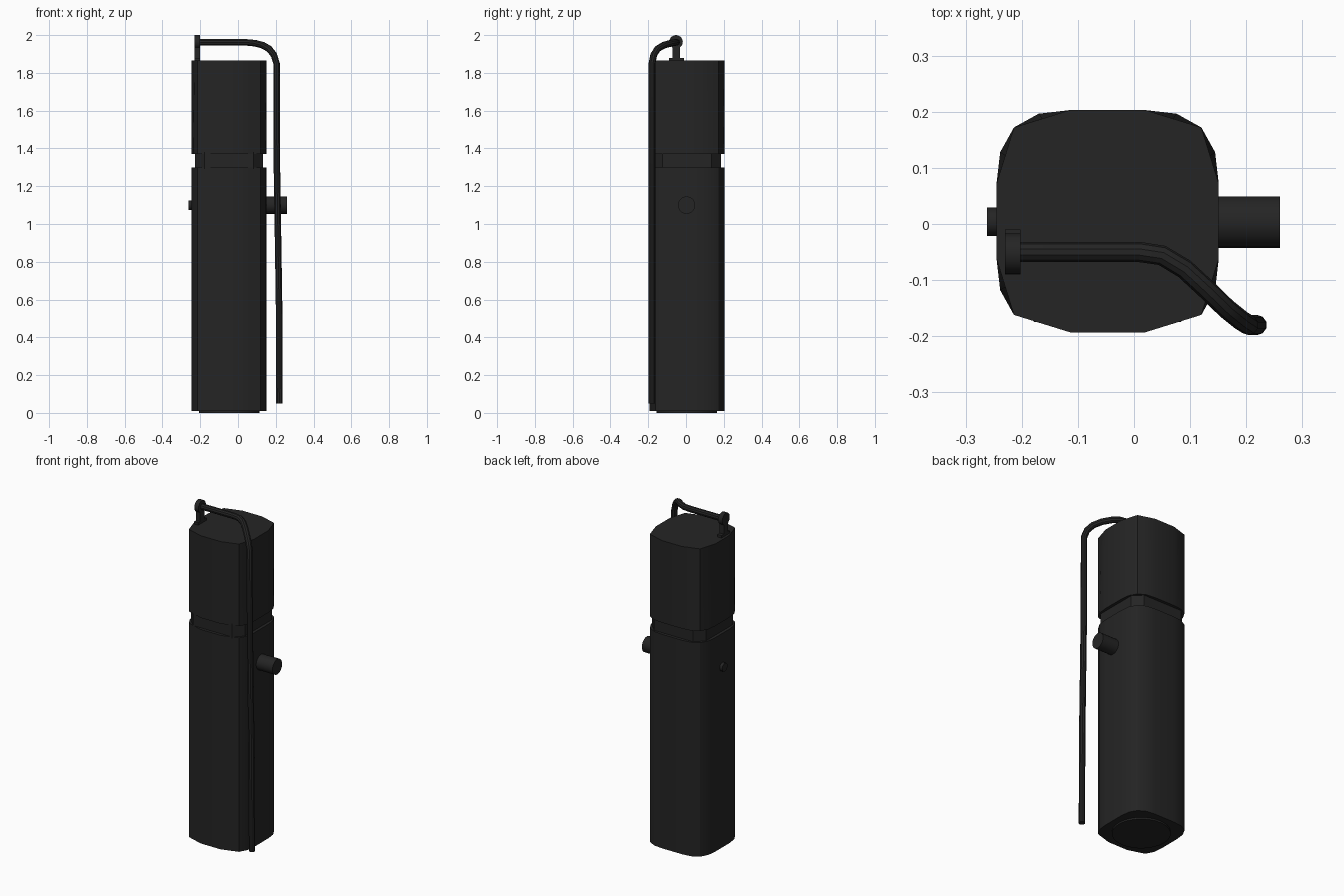
import bpy
import bmesh
from math import pi
from mathutils import Matrix, Vector

if "Cube" in bpy.data.objects:
    bpy.data.objects.remove(bpy.data.objects["Cube"])

CX, CY = -0.047, 0.005

black = bpy.data.materials.new("matte black")
black.use_nodes = True
black.diffuse_color = (0.018, 0.018, 0.018, 1)
black.node_tree.nodes["Principled BSDF"].inputs["Base Color"].default_value = (0.018, 0.018, 0.018, 1)


def finish(obj):
    if not obj.data.materials:
        obj.data.materials.append(black)
    bpy.ops.object.select_all(action='DESELECT')
    obj.select_set(True)
    bpy.context.view_layer.objects.active = obj
    if obj.type == 'CURVE':
        bpy.ops.object.convert(target='MESH')
    bpy.ops.object.shade_smooth_by_angle(angle=pi / 6)


def add_mesh(name, bm):
    bmesh.ops.recalc_face_normals(bm, faces=bm.faces)
    mesh = bpy.data.meshes.new(name)
    bm.to_mesh(mesh)
    bm.free()
    obj = bpy.data.objects.new(name, mesh)
    bpy.context.collection.objects.link(obj)
    finish(obj)


def loft(name, rings):
    """Skin a stack of (outline, height) sections and cap both ends."""
    bm = bmesh.new()
    loops = [[bm.verts.new((CX + x, CY + y, z)) for x, y in pts] for pts, z in rings]
    n = len(loops[0])
    for low, high in zip(loops, loops[1:]):
        for i in range(n):
            j = (i + 1) % n
            bm.faces.new((low[i], low[j], high[j], high[i]))
    bm.faces.new(loops[0][::-1])
    bm.faces.new(loops[-1])
    add_mesh(name, bm)


def cylinder(name, centre, radius, depth, axis='Z', sides=20):
    bm = bmesh.new()
    turn = Matrix.Rotation(pi / 2, 4, 'Y') if axis == 'X' else Matrix()
    bmesh.ops.create_cone(bm, cap_ends=True, segments=sides, radius1=radius,
                          radius2=radius, depth=depth,
                          matrix=Matrix.Translation(centre) @ turn)
    add_mesh(name, bm)


def box(name, centre, size):
    bm = bmesh.new()
    bmesh.ops.create_cube(bm, size=1, matrix=Matrix.Translation(centre) @ Matrix.Diagonal((*size, 1)))
    add_mesh(name, bm)


def case_outline(bulge):
    """Bowed square; the front edge has straight shoulders."""
    edge = Vector((0.067, 0.198))
    corner = Vector((0.167, 0.167))
    mid = (edge + corner) / 2
    bowed = mid + Vector((0.006, 0.009)) * bulge
    points = []
    for turn in range(4):
        for p in (corner, bowed, edge, Vector((-edge.x, edge.y)), Vector((-bowed.x, bowed.y))):
            q = p.copy()
            if turn == 2 and p.x in (bowed.x, -bowed.x):
                q = Vector((mid.x if p.x > 0 else -mid.x, mid.y))
            for _ in range(turn):
                q = Vector((-q.y, q.x))
            points.append(q)
    return points


# Case: lower and upper sections joined by a recessed neck
full, top = case_outline(1), case_outline(0)
loft("lower_case", [(full, 0.01), (full, 1.30)])
loft("upper_case", [(full, 1.37), (top, 1.865)])
w, c = 0.18, 0.13
neck = [(w, -c), (w, c), (c, w), (-c, w), (-w, c), (-w, -c), (-c, -w), (c, -w)]
loft("neck", [(neck, 1.29), (neck, 1.38)])
cylinder("base_disc", (CX, CY, 0.01), 0.16, 0.02, sides=32)

# Side controls
cylinder("left_knob", (0.2, 0.003, 1.10), 0.046, 0.12, 'X')
cylinder("right_button", (-0.25, 0.004, 1.10), 0.025, 0.024, 'X')

# Pivot bracket on top
box("bracket_foot", (-0.216, -0.05, 1.87), (0.027, 0.08, 0.02))
box("bracket_post", (-0.216, -0.052, 1.91), (0.027, 0.04, 0.08))
cylinder("bracket_eye", (-0.216, -0.053, 1.964), 0.036, 0.027, 'X')

# Bent lever rod
path = [(-0.215, -0.05, 1.962), (0.01, -0.05, 1.962), (0.05, -0.056, 1.961),
        (0.09, -0.08, 1.957), (0.13, -0.117, 1.947), (0.165, -0.151, 1.927),
        (0.19, -0.171, 1.895), (0.204, -0.18, 1.85), (0.206, -0.18, 1.3),
        (0.217, -0.18, 0.6), (0.219, -0.18, 0.05)]
curve = bpy.data.curves.new("lever_rod", 'CURVE')
curve.dimensions = '3D'
curve.bevel_depth = 0.018
curve.bevel_resolution = 3
curve.use_fill_caps = True
spline = curve.splines.new('POLY')
spline.points.add(len(path) - 1)
for point, co in zip(spline.points, path):
    point.co = (*co, 1)
rod = bpy.data.objects.new("lever_rod", curve)
bpy.context.collection.objects.link(rod)
finish(rod)
